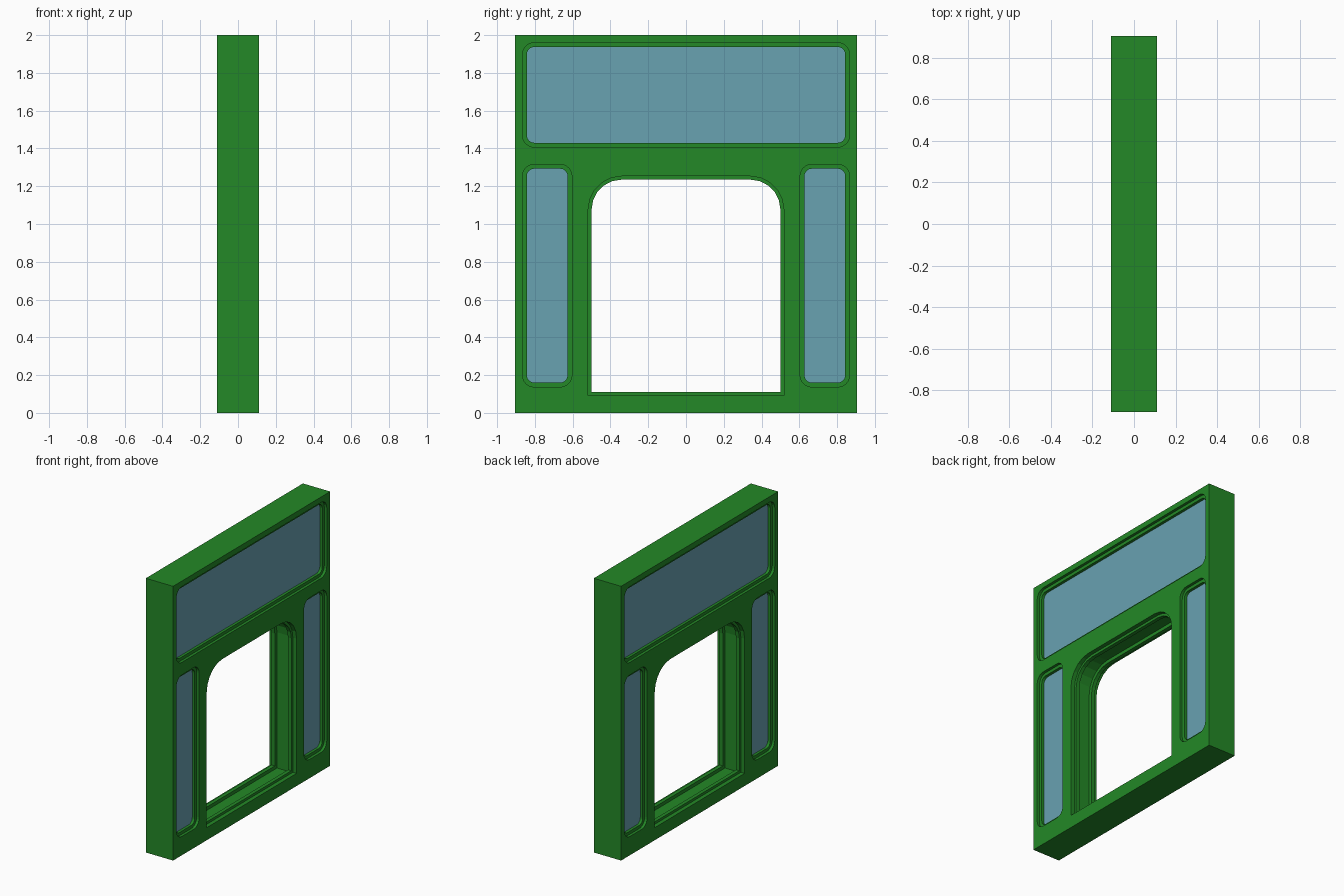
import bpy, bmesh, math

if "Cube" in bpy.data.objects:
    bpy.data.objects.remove(bpy.data.objects["Cube"])

HX, HY, H = 0.11, 0.905, 2.0


def material(name, rgb):
    m = bpy.data.materials.new(name)
    m.diffuse_color = (*rgb, 1)
    m.use_nodes = True
    m.node_tree.nodes["Principled BSDF"].inputs["Base Color"].default_value = m.diffuse_color
    return m


green = material("green_paint", (0.017, 0.25, 0.02))
blue = material("blue_glass", (0.14, 0.36, 0.44))


def outline(y0, y1, z0, z1, r_low, r_top, n, off):
    """Rounded rectangle in the YZ plane, grown outward by off."""
    y0, y1, z0, z1 = y0 - off, y1 + off, z0 - off, z1 + off
    pts = []
    for y, z, r, start, sy, sz in ((y1, z1, r_top, 0, -1, -1), (y0, z1, r_top, 90, 1, -1),
                                   (y0, z0, r_low, 180, 1, 1), (y1, z0, r_low, 270, -1, 1)):
        steps = n if r > 0 else 0
        rr = r + off if r > 0 else 0
        for i in range(steps + 1):
            a = math.radians(start + (90 * i / steps if steps else 0))
            pts.append((y + sy * rr + rr * math.cos(a), z + sz * rr + rr * math.sin(a)))
    return pts


def stack(name, shape, profile, mat):
    """Closed solid lofted through outlines at (x, outward offset) stations."""
    bm = bmesh.new()
    rings = [[bm.verts.new((x, y, z)) for y, z in outline(*shape, off)] for x, off in profile]
    n = len(rings[0])
    for a, b in zip(rings, rings[1:]):
        for i in range(n):
            j = (i + 1) % n
            bm.faces.new((a[i], a[j], b[j], b[i]))
    bm.faces.new(rings[0])
    bm.faces.new(rings[-1])
    bmesh.ops.recalc_face_normals(bm, faces=bm.faces)
    me = bpy.data.meshes.new(name)
    bm.to_mesh(me)
    bm.free()
    me.materials.append(mat)
    ob = bpy.data.objects.new(name, me)
    bpy.context.collection.objects.link(ob)
    return ob


def mirrored(half):
    """Mirror a half profile (outside to middle) through the wall thickness."""
    return [(-x, o) for x, o in half] + [(x, o) for x, o in reversed(half)]


# Wall slab
wall = stack("wall_panel", (-HY, HY, 0, H, 0, 0, 1), [(-HX, 0), (HX, 0)], green)

# Stepped window openings with recessed panes
windows = {
    "upper_window": (-0.843, 0.843, 1.43, 1.937, 0.04, 0.04, 6),
    "left_window": (-0.843, -0.627, 0.16, 1.293, 0.04, 0.04, 6),
    "right_window": (0.627, 0.843, 0.16, 1.293, 0.04, 0.04, 6),
}
cutters = []
for name, shape in windows.items():
    cutters.append(stack(name + "_cutter", shape,
                         mirrored([(0.15, 0.023), (0.09, 0.023), (0.09, 0)]), green))
    stack(name + "_glass", shape, [(-0.07, 0.004), (0.07, 0.004)], blue)

# Doorway with stepped edges and a central track groove
door = (-0.5, 0.5, 0.11, 1.235, 0, 0.16, 5)
cutters.append(stack("doorway_cutter", door,
                     mirrored([(0.15, 0.018), (0.08, 0.018), (0.08, 0),
                               (0.053, 0), (0.053, 0.025)]), green))

# Cut the openings
for c in cutters:
    c.hide_render = True
    mod = wall.modifiers.new(c.name, 'BOOLEAN')
    mod.operation, mod.solver, mod.object = 'DIFFERENCE', 'EXACT', c
bpy.context.view_layer.objects.active = wall
for mod in list(wall.modifiers):
    bpy.ops.object.modifier_apply(modifier=mod.name)
for c in cutters:
    bpy.data.objects.remove(c)
